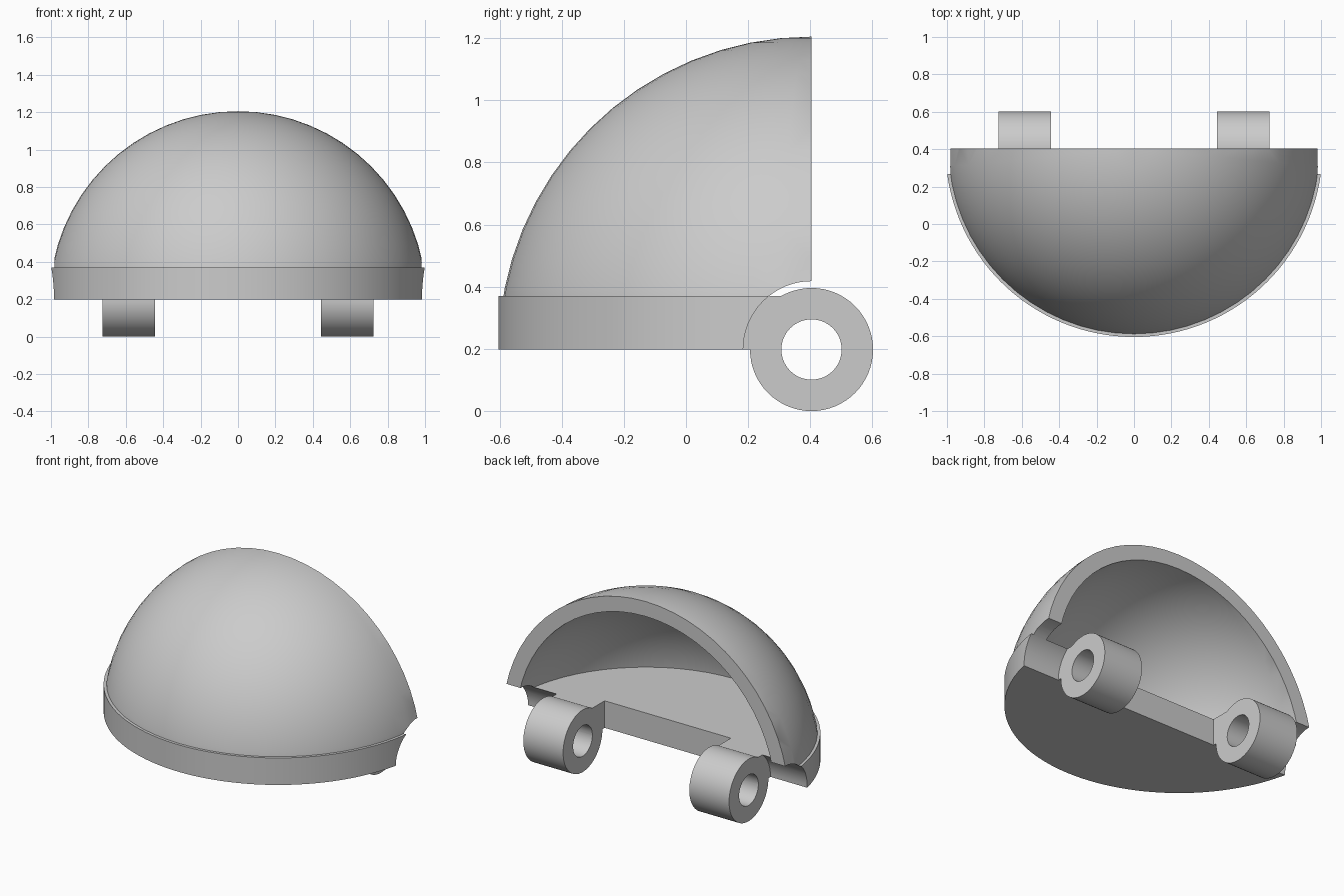
import bpy
from math import pi, radians

if "Cube" in bpy.data.objects:
    bpy.data.objects.remove(bpy.data.objects["Cube"], do_unlink=True)

# Main dimensions; the hinge axis also holds the dome centre
AXIS_Y, AXIS_Z = 0.404, 0.198
RADIUS, WALL = 1.007, 0.095
PLATE_TOP = 0.37
KNUCKLE_IN, KNUCKLE_OUT = 0.445, 0.725
GAP = 0.22

grey = bpy.data.materials.new("plain grey")
grey.use_nodes = True
grey.diffuse_color = (0.6, 0.6, 0.6, 1)
grey.node_tree.nodes["Principled BSDF"].inputs["Base Color"].default_value = (0.6, 0.6, 0.6, 1)


def finish(name):
    obj = bpy.context.object
    obj.name = name
    obj.data.materials.append(grey)
    bpy.ops.object.transform_apply(location=True, rotation=True, scale=True)
    return obj


def box(name, low, high):
    centre = [(a + b) / 2 for a, b in zip(low, high)]
    bpy.ops.mesh.primitive_cube_add(size=1, location=centre)
    bpy.context.object.scale = [b - a for a, b in zip(low, high)]
    return finish(name)


def sphere(name, radius):
    bpy.ops.mesh.primitive_uv_sphere_add(segments=64, ring_count=32, radius=radius,
                                         location=(0, AXIS_Y, AXIS_Z))
    return finish(name)


def rod(name, radius, x0, x1):
    """Cylinder along the hinge axis."""
    bpy.ops.mesh.primitive_cylinder_add(vertices=64, radius=radius, depth=abs(x1 - x0),
                                        location=((x0 + x1) / 2, AXIS_Y, AXIS_Z),
                                        rotation=(0, pi / 2, 0))
    return finish(name)


def combine(target, tool, operation):
    mod = target.modifiers.new(operation.lower(), "BOOLEAN")
    mod.operation, mod.object, mod.solver = operation, tool, "EXACT"
    bpy.context.view_layer.objects.active = target
    bpy.ops.object.modifier_apply(modifier=mod.name)
    bpy.data.objects.remove(tool, do_unlink=True)


# Quarter-sphere shell
cover = sphere("hinged_dome_cover", RADIUS)
combine(cover, sphere("hollow", RADIUS - WALL), "DIFFERENCE")
combine(cover, box("below", (-2, -2, -2), (2, 2, AXIS_Z + 0.05)), "DIFFERENCE")

# Round floor plate, standing slightly proud of the dome
bpy.ops.mesh.primitive_cylinder_add(vertices=128, radius=RADIUS + 0.001,
                                    depth=PLATE_TOP - AXIS_Z,
                                    location=(0, AXIS_Y, (PLATE_TOP + AXIS_Z) / 2))
combine(cover, finish("floor_plate"), "UNION")
combine(cover, box("behind", (-2, AXIS_Y, -2), (2, 2, 2)), "DIFFERENCE")

# Notch between the hinge arms
combine(cover, box("notch", (-KNUCKLE_IN, AXIS_Y - GAP, 0), (KNUCKLE_IN, 1, 0.5)), "DIFFERENCE")

# Round clearance outside each arm, then the hinge knuckles
for side in (-1, 1):
    combine(cover, rod("clearance", GAP, side * KNUCKLE_OUT, side * 1.5), "DIFFERENCE")
for side in (-1, 1):
    combine(cover, rod("knuckle", AXIS_Z, side * KNUCKLE_IN, side * KNUCKLE_OUT), "UNION")

# Pin hole through both knuckles
combine(cover, rod("pin_hole", 0.097, -KNUCKLE_OUT - 0.1, KNUCKLE_OUT + 0.1), "DIFFERENCE")

bpy.ops.object.select_all(action="DESELECT")
cover.select_set(True)
bpy.context.view_layer.objects.active = cover
bpy.ops.object.shade_smooth_by_angle(angle=radians(30))
